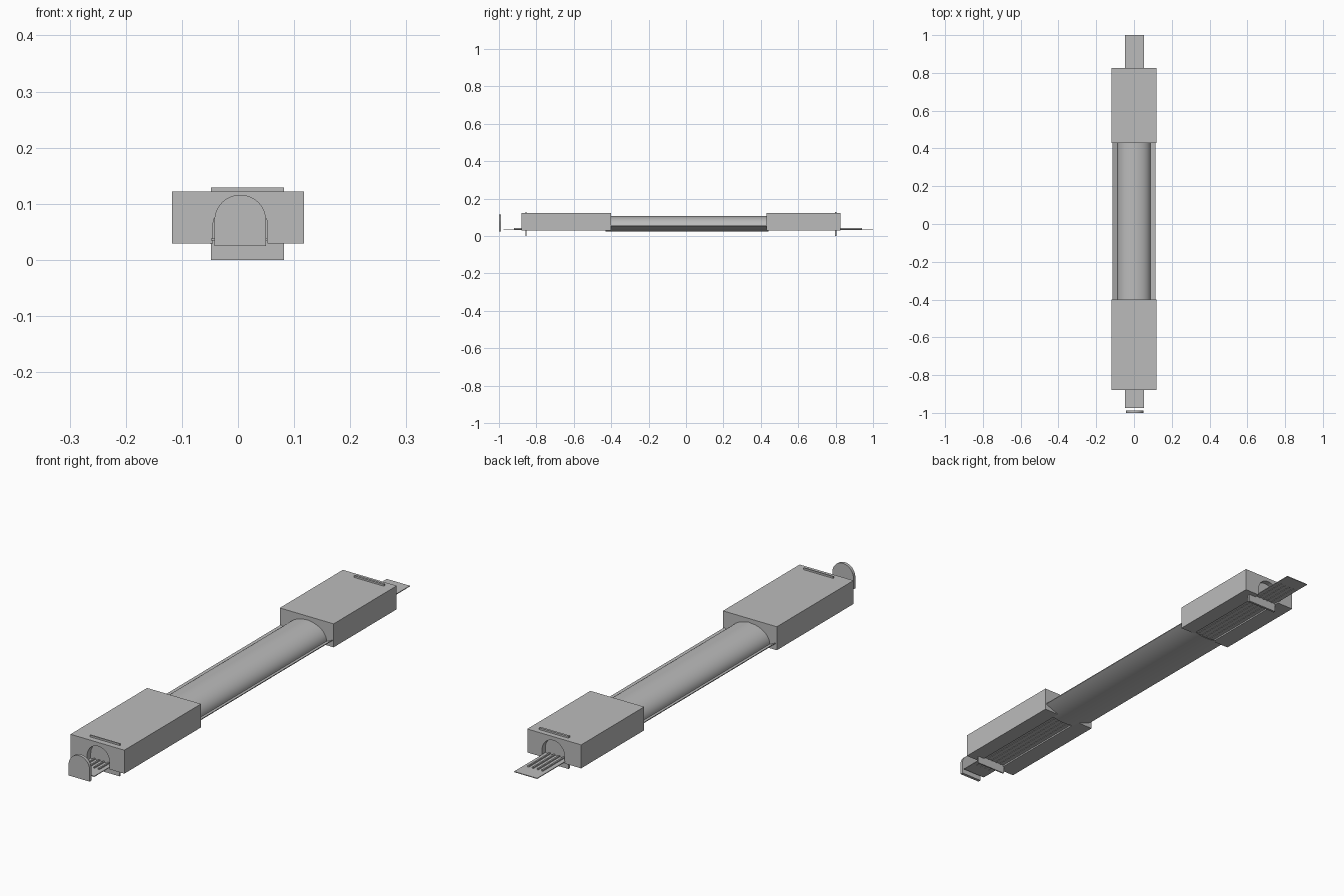
import bpy, bmesh, math

old = bpy.data.objects.get("Cube")
if old:
    bpy.data.objects.remove(old)

GREY = (0.5, 0.5, 0.5, 1.0)
grey = bpy.data.materials.new("plain_grey")
grey.use_nodes = True
grey.diffuse_color = GREY
grey.node_tree.nodes["Principled BSDF"].inputs["Base Color"].default_value = GREY


def prism(name, profile, y0, y1, smooth=False):
    """Extrude an (x, z) outline from y0 to y1."""
    bm = bmesh.new()
    face = bm.faces.new([bm.verts.new((x, y0, z)) for x, z in profile])
    ext = bmesh.ops.extrude_face_region(bm, geom=[face])
    moved = [v for v in ext["geom"] if isinstance(v, bmesh.types.BMVert)]
    bmesh.ops.translate(bm, vec=(0, y1 - y0, 0), verts=moved)
    bmesh.ops.recalc_face_normals(bm, faces=bm.faces)
    mesh = bpy.data.meshes.new(name)
    bm.to_mesh(mesh)
    bm.free()
    mesh.materials.append(grey)
    obj = bpy.data.objects.new(name, mesh)
    bpy.context.collection.objects.link(obj)
    if smooth:
        bpy.ops.object.select_all(action="DESELECT")
        obj.select_set(True)
        bpy.context.view_layer.objects.active = obj
        bpy.ops.object.shade_smooth_by_angle(angle=math.radians(30))
    return obj


def rect(x0, x1, z0, z1):
    return [(x0, z0), (x1, z0), (x1, z1), (x0, z1)]


def half_ellipse(cx, cz, rx, rz, n=24):
    """Upper half ellipse, from +x round to -x."""
    return [(cx + rx * math.cos(math.pi * i / n), cz + rz * math.sin(math.pi * i / n))
            for i in range(n + 1)]


def sag(x, base):
    """Shallow bowl height across the trough."""
    return base + 0.031 * (x / 0.113) ** 2


# End housings, each with an arched tunnel open at the bottom
BOTTOM, TOP, HALF = 0.029, 0.122, 0.118
tunnel = half_ellipse(0.004, 0.058, 0.049, 0.049)
housing = ([(HALF, TOP), (HALF, BOTTOM), (tunnel[0][0], BOTTOM)] + tunnel
           + [(tunnel[-1][0], BOTTOM), (-HALF, BOTTOM), (-HALF, TOP)])
prism("front_housing", housing, -0.88, -0.40, smooth=True)
prism("back_housing", housing, 0.43, 0.825, smooth=True)

# Rounded cover between the housings
prism("tube_cover", half_ellipse(0, 0.045, 0.087, 0.061, 40), -0.41, 0.44, smooth=True)

# Curved trough under the cover
steps = [-0.113 + 0.226 * i / 24 for i in range(25)]
trough = [(x, sag(x, 0.023)) for x in steps] + [(x, sag(x, 0.026)) for x in reversed(steps)]
prism("lower_trough", trough, -0.43, 0.44, smooth=True)

# Long sliding tray with raised ribs
prism("tray", rect(-0.048, 0.053, 0.035, 0.038), -0.975, 1.0)
for i in range(4):
    x = -0.028 + 0.0205 * i
    prism(f"tray_rib_{i + 1}", rect(x - 0.003, x + 0.003, 0.033, 0.043), -0.92, 0.94)

# Shutter plates passing through the housings
for name, y, thick in (("front_shutter", -0.855, 0.005), ("back_shutter", 0.80, 0.009)):
    prism(name, rect(-0.048, 0.082, 0.0, 0.129), y - thick / 2, y + thick / 2)

# Arched end door
door = half_ellipse(0.004, 0.07, 0.046, 0.046)
prism("end_door", door + [(-0.042, 0.025), (0.05, 0.025)], -1.0, -0.988, smooth=True)
